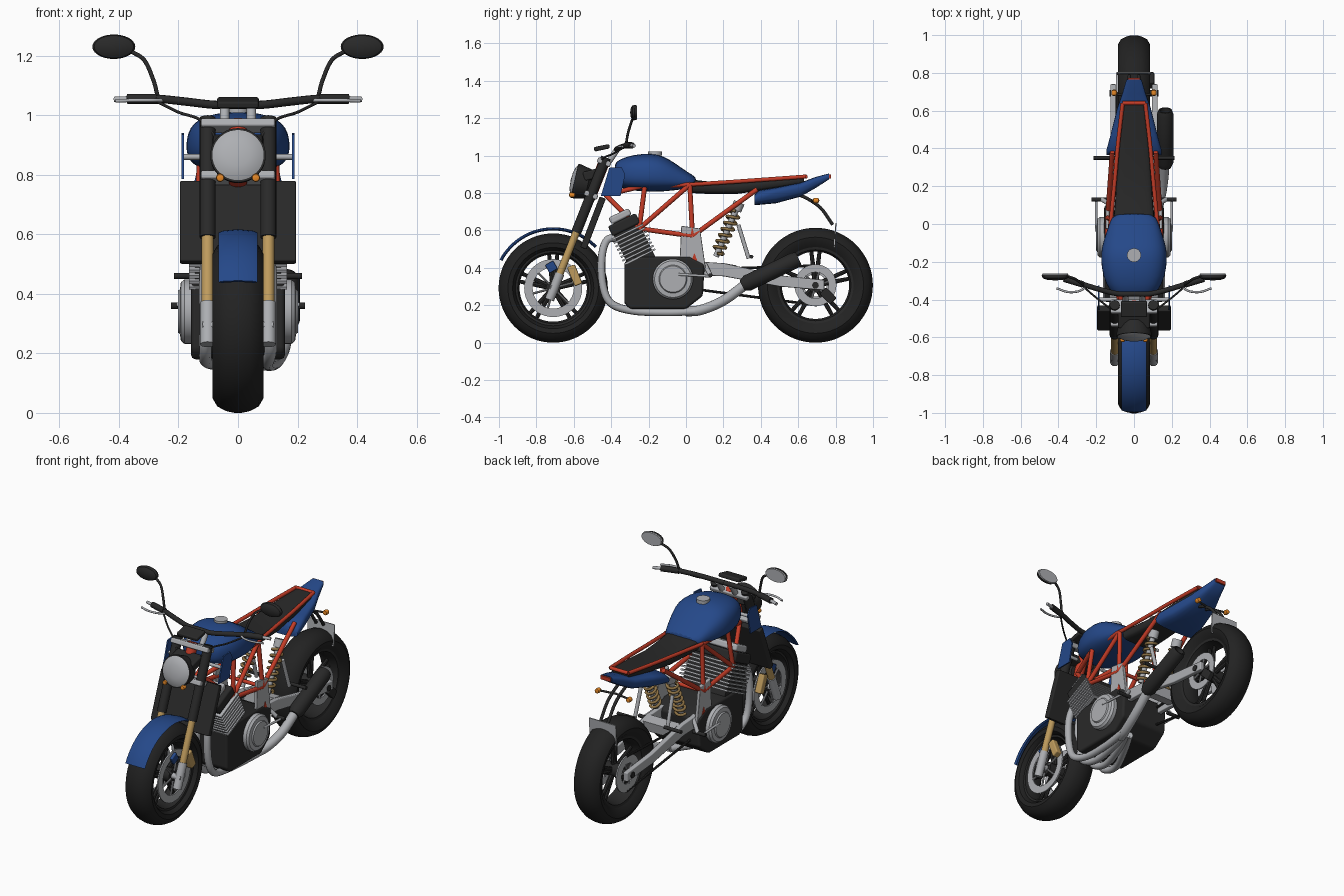
import bpy, bmesh, math
from mathutils import Vector, Matrix

if "Cube" in bpy.data.objects:
    bpy.data.objects.remove(bpy.data.objects["Cube"])

def mat(name, *c):
    m = bpy.data.materials.new(name)
    m.diffuse_color = (*c, 1)
    m.use_nodes = True
    m.node_tree.nodes["Principled BSDF"].inputs["Base Color"].default_value = m.diffuse_color
    return m

BLACK = mat("satin black", .022, .022, .022)
RUBBER = mat("tyre rubber", .016, .016, .016)
BLUE = mat("paint blue", .018, .065, .25)
RED = mat("frame red", .55, .045, .02)
GREY = mat("bare metal", .42, .43, .45)
GOLD = mat("fork gold", .52, .33, .11)
BRASS = mat("spring brass", .27, .17, .06)
AMBER = mat("indicator amber", .8, .25, .02)

def finish(bm, name, m, mirror=False, bevel=0, subsurf=0, angle=35):
    bmesh.ops.remove_doubles(bm, verts=bm.verts, dist=1e-5)
    bmesh.ops.recalc_face_normals(bm, faces=bm.faces)
    for f in bm.faces:
        f.smooth = True
    for e in bm.edges:
        e.smooth = bool(bevel) or e.calc_face_angle(0) < math.radians(angle)
    me = bpy.data.meshes.new(name)
    bm.to_mesh(me)
    bm.free()
    me.materials.append(m)
    ob = bpy.data.objects.new(name, me)
    bpy.context.collection.objects.link(ob)
    if bevel:
        b = ob.modifiers.new("bevel", 'BEVEL')
        b.width, b.segments, b.harden_normals = bevel, 2, True
    if subsurf:
        ob.modifiers.new("smooth", 'SUBSURF').levels = subsurf
        ob.modifiers["smooth"].render_levels = subsurf
    if mirror:
        ob.modifiers.new("mirror", 'MIRROR').use_mirror_merge = False
    return ob

def box(name, c, s, m, tilt=0, mirror=False, bevel=0):
    bm = bmesh.new()
    bmesh.ops.create_cube(bm, size=1, matrix=Matrix.Translation(c)
                          @ Matrix.Rotation(math.radians(tilt), 4, 'X') @ Matrix.Diagonal((*s, 1)))
    return finish(bm, name, m, mirror, bevel)

def prism(name, yz, x0, x1, m, mirror=False, bevel=0):
    bm = bmesh.new()
    a = [bm.verts.new((x0, y, z)) for y, z in yz]
    b = [bm.verts.new((x1, y, z)) for y, z in yz]
    bm.faces.new(a)
    bm.faces.new(b)
    for i in range(len(a)):
        j = (i + 1) % len(a)
        bm.faces.new((a[i], a[j], b[j], b[i]))
    return finish(bm, name, m, mirror, bevel)

def lathe(name, prof, c, axis, m, closed=False, mirror=False, n=40, flat=1, a0=0, a1=360):
    """Revolve (radius, height) points about an axis through c."""
    bm = bmesh.new()
    M = Matrix.Translation(c) @ Vector(axis).to_track_quat('Z', 'Y').to_matrix().to_4x4()
    full = a1 - a0 == 360
    rows = []
    for i in range(n if full else n + 1):
        t = math.radians(a0 + (a1 - a0) * i / n)
        rows.append([bm.verts.new(M @ Vector((r * math.cos(t), r * math.sin(t) * flat, h))) for r, h in prof])
    k = len(prof)
    for i in range(n):
        p, q = rows[i], rows[(i + 1) % len(rows)]
        for j in range(k if closed else k - 1):
            bm.faces.new((p[j], p[(j + 1) % k], q[(j + 1) % k], q[j]))
    if not full and closed:
        bm.faces.new(rows[0])
        bm.faces.new(rows[-1])
    return finish(bm, name, m, mirror)

def rod(name, a, b, r, m, mirror=False, n=16, r2=None):
    a, b = Vector(a), Vector(b)
    return lathe(name, [(0, 0), (r, 0), (r2 or r, (b - a).length), (0, (b - a).length)],
                 a, b - a, m, mirror=mirror, n=n)

def tube(name, pts, r, m, mirror=False, steps=6, n=10, loop=False):
    """Sweep a circle along a smooth path."""
    P = [Vector(p) for p in pts]
    path = []
    for i in range(len(P) - 1):
        p1, p2 = P[i], P[i + 1]
        p0 = P[i - 1] if i else p1 * 2 - p2
        p3 = P[i + 2] if i + 2 < len(P) else p2 * 2 - p1
        for s in range(steps):
            t = s / steps
            path.append(.5 * (2 * p1 + (p2 - p0) * t + (2 * p0 - 5 * p1 + 4 * p2 - p3) * t * t
                              + (3 * p1 - p0 - 3 * p2 + p3) * t ** 3))
    path.append(P[-1])
    bm = bmesh.new()
    rows, side = [], None
    for i, p in enumerate(path):
        t = (path[min(i + 1, len(path) - 1)] - path[max(i - 1, 0)]).normalized()
        side = (side - t * side.dot(t)).normalized() if side else t.orthogonal().normalized()
        up = t.cross(side)
        rows.append([bm.verts.new(p + r * (side * math.cos(a) + up * math.sin(a)))
                     for a in (2 * math.pi * k / n for k in range(n))])
    for p, q in zip(rows, rows[1:]):
        for j in range(n):
            bm.faces.new((p[j], p[(j + 1) % n], q[(j + 1) % n], q[j]))
    bm.faces.new(rows[0])
    bm.faces.new(rows[-1])
    return finish(bm, name, m, mirror, angle=50)

def loft(name, stations, m, power=.75, n=20, subsurf=0):
    """Rounded sections: (y, half width, bottom, widest height, top)."""
    bm = bmesh.new()
    rows = []
    for y, w, zb, zm, zt in stations:
        ring = []
        for k in range(n):
            a = 2 * math.pi * k / n
            c, s = math.cos(a), math.sin(a)
            h = (zt - zm) if s > 0 else (zm - zb)
            ring.append(bm.verts.new((w * math.copysign(abs(c) ** power, c), y,
                                      zm + h * math.copysign(abs(s) ** power, s))))
        rows.append(ring)
    for p, q in zip(rows, rows[1:]):
        for j in range(n):
            bm.faces.new((p[j], p[(j + 1) % n], q[(j + 1) % n], q[j]))
    bm.faces.new(rows[0])
    bm.faces.new(rows[-1])
    return finish(bm, name, m, subsurf=subsurf, angle=60)

# Wheels
X = (1, 0, 0)
def wheel(tag, y, R):
    c = Vector((0, y, R))
    half = [(.2, .055), (R - .075, .08), (R - .05, .086), (R - .022, .07), (R - .006, .04), (R, .012)]
    lathe(tag + "_tyre", half + [(r, -x) for r, x in reversed(half)], c, X, RUBBER, True, n=64)
    lathe(tag + "_rim", [(.213, .06), (.19, .055), (.18, .02), (.18, -.02), (.19, -.055), (.213, -.06)],
          c, X, BLACK, True, n=48)
    rod(tag + "_hub", c - Vector((.06, 0, 0)), c + Vector((.06, 0, 0)), .04, BLACK)
    for i in range(5):
        for d in (-7, 7):
            a = math.radians(72 * i + 90 + d)
            u = Vector((0, math.cos(a), math.sin(a)))
            rod(f"{tag}_spoke", c + u * .03, c + u * .19, .014, BLACK, n=8, r2=.01)
    return c

def disc(name, c, x, r0, r1, mirror=False):
    lathe(name, [(r0, -.004), (r1, -.004), (r1, .004), (r0, .004)], (x, c.y, c.z), X, GREY, True, mirror)
    for i in range(6):
        a = math.radians(60 * i + 15)
        u = Vector((0, math.cos(a), math.sin(a)))
        rod(name + "_arm", Vector((x, c.y, c.z)) + u * .03, Vector((x, c.y, c.z)) + u * (r0 + .005),
            .006, GREY, mirror, n=8)

fw = wheel("front", -.71, .292)
rw = wheel("rear", .692, .307)
disc("front_brake_disc", fw, .065, .11, .155, True)
disc("rear_brake_disc", rw, .075, .07, .112)
disc("rear_sprocket", rw, -.09, .06, .11)
rod("front_axle", (-.12, -.71, .292), (.12, -.71, .292), .018, GREY)
rod("rear_axle", (-.13, .692, .307), (.13, .692, .307), .018, BLACK)

# Front fork, clamps and brakes
def fork(z, x=.102):
    return (x, -.71 + (z - .28) * .397, z)
rod("fork_foot", fork(.23), fork(.37), .025, GREY, True)
rod("fork_slider", fork(.36), fork(.62), .02, GOLD, True)
rod("fork_sleeve", fork(.59), fork(.99), .027, BLACK, True)
for z in (.79, .965):
    box("fork_clamp", fork(z, 0), (.25, .075, .03), GREY, -21, bevel=.008)
rod("steering_head", fork(.77, 0), fork(.98, 0), .03, RED)
box("front_caliper", (.09, -.595, .36), (.04, .045, .11), GOLD, 22, True, .008)
box("front_sensor", (.075, -.72, .405), (.02, .05, .05), BLUE, 30, True, .005)
lathe("front_mudguard", [(.308, .055), (.314, .066), (.32, .05), (.325, 0), (.32, -.05), (.314, -.066),
      (.308, -.055), (.316, 0)], fw, X, BLUE, True, n=28, a0=40-90, a1=148-90).name = "front_mudguard"
mg = bpy.data.objects["front_mudguard"]
# Aim the mudguard arc over the top of the wheel
mid = sum((v.co for v in mg.data.vertices), Vector()) / len(mg.data.vertices) - fw
turn = math.radians(98) - math.atan2(mid.z, mid.y)
mg.data.transform(Matrix.Translation(fw) @ Matrix.Rotation(turn, 4, 'X') @ Matrix.Translation(-fw))

# Headlight, radiator, side blades
d = Vector((0, -.97, .22)).normalized()
hc = Vector((0, -.592, .865))
lathe("headlight_shell", [(0, -.1), (.05, -.097), (.08, -.07), (.093, -.01), (.093, .004), (.085, .004)], hc, d, BLACK)
lathe("headlight_lens", [(.088, .003), (.07, .014), (.04, .022), (0, .025)], hc, d, GREY)
box("headlight_bracket", (0, -.5, .9), (.17, .1, .05), BLACK, 15, bevel=.01)
lathe("front_indicator", [(0, -.02), (.012, -.015), (.014, 0), (.012, .012), (0, .016)], (.06, -.61, .79), (0, -1, 0), AMBER, mirror=True, n=16)
box("radiator", (0, -.497, .64), (.39, .035, .29), BLACK, -21, bevel=.006)
prism("side_blade", [(-.455, .785), (-.35, .785), (-.325, .9), (-.345, .94), (-.41, .935)], .182, .19, BLUE, True)
rod("blade_mount", (.09, -.4, .86), (.184, -.4, .86), .01, GREY, True)

# Handlebar, controls, gauge, mirrors
tube("handlebar", [(0, -.37, 1.035), (.08, -.37, 1.035), (.17, -.35, 1.045), (.27, -.32, 1.055), (.37, -.29, 1.055)], .014, BLACK, True)
rod("hand_grip", (.27, -.32, 1.055), (.37, -.29, 1.055), .017, BLACK, True)
rod("bar_end", (.37, -.29, 1.055), (.415, -.277, 1.053), .009, GREY, True)
tube("hand_lever", [(.25, -.33, 1.05), (.29, -.355, 1.05), (.35, -.36, 1.05), (.41, -.34, 1.048)], .006, GREY, True)
rod("bar_riser", (.045, -.41, .97), (.045, -.37, 1.03), .016, GREY, True)
box("gauge", (0, -.45, 1.042), (.14, .085, .024), BLACK, 12, bevel=.008)
tube("control_cable", [(.27, -.33, 1.045), (.2, -.39, 1.01), (.12, -.45, .98), (.06, -.48, .9)], .005, BLACK, True)
tube("mirror_stalk", [(.27, -.32, 1.065), (.285, -.31, 1.12), (.315, -.29, 1.185), (.36, -.275, 1.215)], .007, BLACK, True)
lathe("mirror_shell", [(.068, -.01), (.072, 0), (.066, .012), (.045, .02), (0, .024)], (.417, -.275, 1.23), (0, -1, 0), BLACK, mirror=True, flat=.57)
lathe("mirror_glass", [(.07, -.007), (.066, -.012), (0, -.012)], (.417, -.275, 1.23), (0, -1, 0), GREY, mirror=True, flat=.57)

# Fuel tank, seat, tail
loft("fuel_tank", [(-.385, .095, .86, .9, .955), (-.36, .125, .83, .9, .98), (-.28, .168, .81, .895, 1.008),
     (-.18, .178, .805, .895, 1.014), (-.12, .172, .808, .885, 1.0), (-.05, .15, .815, .87, .955),
     (.01, .128, .825, .86, .91), (.06, .108, .83, .85, .885)], BLUE, subsurf=1)
rod("tank_cap", (0, -.165, 1.0), (0, -.165, 1.021), .037, GREY, n=28)
loft("seat", [(.03, .108, .8, .83, .872), (.12, .1, .795, .83, .862), (.27, .09, .795, .83, .855),
     (.45, .08, .82, .85, .872), (.63, .055, .85, .87, .89)], BLACK, .5)
loft("tail_fairing", [(.365, .145, .735, .765, .79), (.39, .146, .737, .78, .815), (.48, .122, .745, .8, .83),
     (.61, .09, .78, .825, .855), (.69, .062, .825, .86, .885), (.765, .04, .873, .89, .905)], BLUE, .6)
box("tail_lamp", (0, .768, .889), (.066, .012, .022), RED)

# Trellis frame
A, B, C, D = (.06, -.43, .79), (.14, -.25, .61), (.125, -.22, .84), (.122, .02, .845)
E, F, G = (.14, .035, .57), (.115, .38, .82), (.06, .64, .888)
for p, q in ((A, B), (B, C), (B, D), (D, E), (B, E), (E, F), (A, C), (C, D)):
    rod("frame_tube", p, q, .013, RED, True)
tube("seat_rail", [D, (.1, .25, .86), (.085, .42, .872), G], .011, RED, True)
for p in (G, E):
    rod("frame_cross_tube", p, (-p[0], p[1], p[2]), .011, RED)

# Engine
prism("crankcase", [(-.33, .21), (-.3, .18), (0, .18), (.09, .25), (.1, .42), (.02, .46), (-.29, .46), (-.33, .43)],
      -.158, .158, BLACK, bevel=.015)
lathe("engine_cover", [(.108, 0), (.108, .03), (.098, .042), (.075, .045), (.07, .052), (0, .052)], (.15, -.07, .34), X, GREY, mirror=True)
P, U = Vector((0, -.245, .455)), Vector((0, -.44, .9))
def on_axis(t):
    return P + U * t
box("cylinder_core", on_axis(.07), (.29, .15, .2), BLACK, 26)
for i in range(8):
    box("cylinder_fin", on_axis(.005 + .021 * i), (.33, .185, .01), GREY, 26)
box("cylinder_head", on_axis(.195), (.31, .165, .06), BLACK, 26, bevel=.012)
box("cam_cover", on_axis(.245), (.26, .12, .04), GREY, 26, bevel=.012)
prism("pivot_plate", [(-.035, .42), (-.025, .625), (.075, .61), (.105, .4), (.03, .37)], .13, .15, GREY, True, .004)
prism("pivot_badge", [(.03, .44), (.06, .44), (.045, .48)], .15, .153, RED, True)

# Exhaust
for x in (-.1, -.035, .035, .1):
    tube("exhaust_header", [(x, -.35, .56), (x, -.42, .55), (x * 1.1, -.45, .46), (x * 1.1, -.445, .31),
         (x * 1.1, -.4, .21), (x, -.28, .17), (.05 + x * .6, -.1, .162), (.1 + x * .25, .05, .168)], .021, GREY)
tube("exhaust_link", [(.1, .0, .167), (.125, .08, .175), (.15, .2, .225), (.163, .33, .32)], .027, GREY, n=16)
mv = Vector((0, .28, .135))
lathe("muffler", [(0, 0), (.03, 0), (.044, .03), (.044, .31), (.036, .335), (.028, .335), (.025, .3), (0, .3)],
      (.165, .3, .305), mv, BLACK, n=28)

# Swingarm, chain, shocks
prism("swingarm", [(.05, .36), (.05, .435), (.2, .425), (.5, .36), (.74, .335), (.74, .28), (.5, .3), (.2, .355)],
      .095, .125, GREY, True, .006)
box("swingarm_brace", (0, .23, .39), (.2, .07, .06), GREY, -10)
for z0, z1 in ((.39, .412), (.29, .2)):
    rod("chain_run", (-.09, .02, z0), (-.09, .7, z1), .007, BLACK, n=8)
box("rear_caliper", (.09, .76, .25), (.035, .08, .05), BLACK, -45, bevel=.006)
S0, S1 = Vector((.085, .16, .46)), Vector((.085, .285, .75))
rod("shock_body", S0, S1, .016, GREY, True)
rod("shock_top", S0.lerp(S1, .85), S1, .03, GREY, True)
w = (S1 - S0).normalized()
v = w.cross(Vector(X))
coil = [S0.lerp(S1, .06 + .78 * i / 56) + .03 * (Vector(X) * math.cos(i * math.pi / 4) + v * math.sin(i * math.pi / 4)) for i in range(57)]
tube("shock_spring", coil, .0085, BRASS, True, steps=2, n=8)
rod("rear_stay", (.105, .28, .63), (.11, .335, .45), .011, GREY, True)

# Rear plate carrier and indicators
tube("plate_carrier", [(.025, .57, .8), (.025, .64, .775), (.025, .72, .72), (.025, .785, .63)], .009, BLACK, True)
box("number_plate", (0, .797, .575), (.18, .006, .13), GREY, -4)
rod("indicator_arm", (0, .67, .758), (.1, .69, .76), .006, BLACK, True)
lathe("rear_indicator", [(0, -.018), (.013, -.013), (.015, 0), (.013, .013), (0, .018)], (.105, .695, .76), (0, 1, 0), AMBER, mirror=True, n=16)

# Foot pegs and pedals
rod("rider_peg", (.14, .13, .36), (.225, .13, .36), .011, BLACK, True)
rod("passenger_peg", (.1, .35, .46), (.215, .35, .46), .01, BLACK, True)
rod("foot_pedal", (.2, -.04, .365), (.2, .13, .355), .007, GREY, True)
rod("peg_bracket", (.12, .1, .42), (.17, .13, .36), .012, GREY, True)
